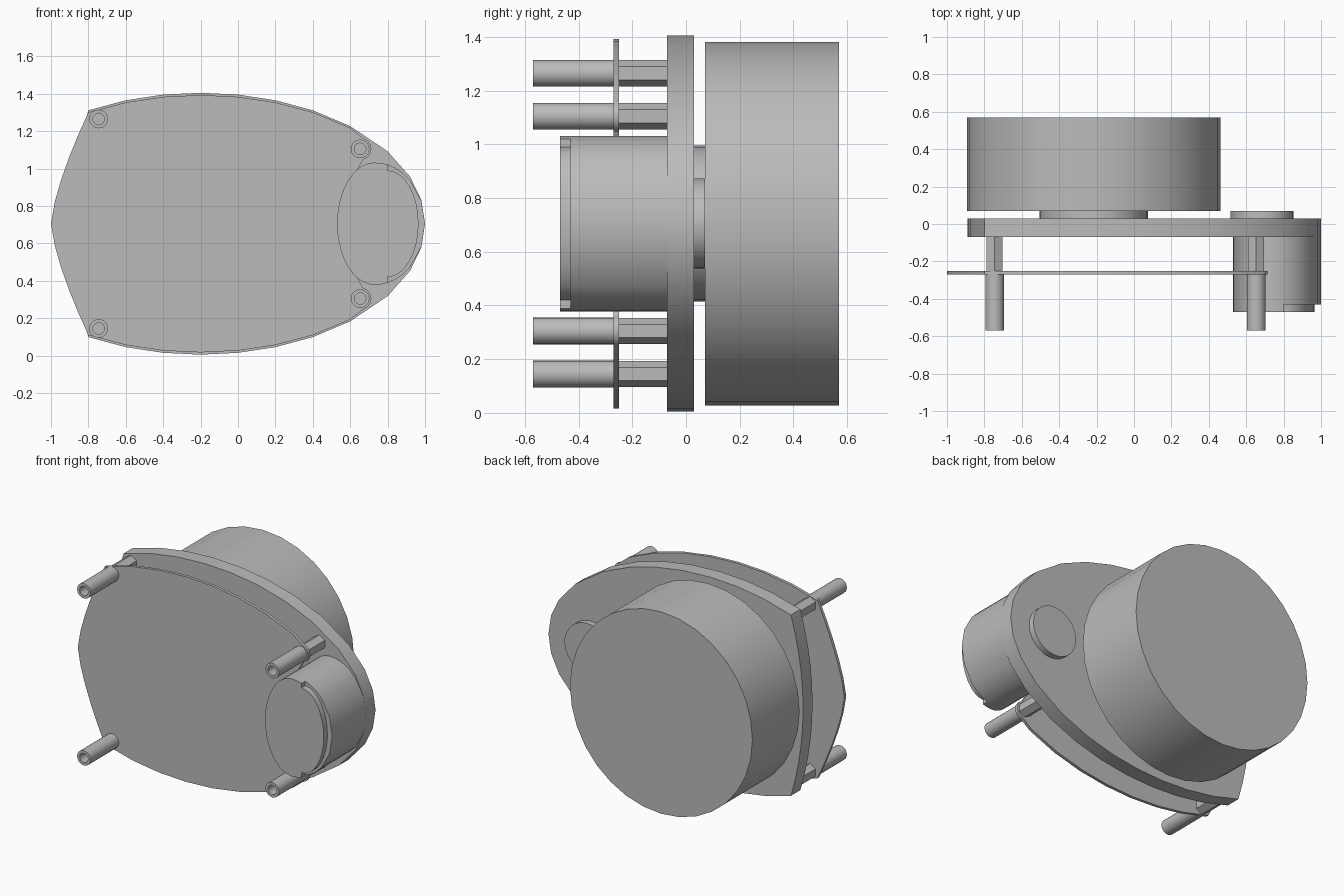
import bpy, bmesh, math

if "Cube" in bpy.data.objects:
    bpy.data.objects.remove(bpy.data.objects["Cube"])

CZ = 0.705  # height of the horizontal symmetry axis

grey = bpy.data.materials.new("plain grey")
grey.use_nodes = True
COLOUR = (0.5, 0.5, 0.5, 1)
grey.diffuse_color = COLOUR
grey.node_tree.nodes["Principled BSDF"].inputs["Base Color"].default_value = COLOUR


def finish(name, bm):
    bmesh.ops.recalc_face_normals(bm, faces=bm.faces)
    mesh = bpy.data.meshes.new(name)
    bm.to_mesh(mesh)
    bm.free()
    mesh.materials.append(grey)
    obj = bpy.data.objects.new(name, mesh)
    bpy.context.collection.objects.link(obj)
    bpy.ops.object.select_all(action="DESELECT")
    obj.select_set(True)
    bpy.context.view_layer.objects.active = obj
    bpy.ops.object.shade_smooth_by_angle(angle=math.radians(30))
    return obj


def slab(name, outline, y0, y1):
    """Extrude an (x, z) outline from y0 to y1."""
    bm = bmesh.new()
    face = bm.faces.new([bm.verts.new((x, y0, z + CZ)) for x, z in outline])
    out = bmesh.ops.extrude_face_region(bm, geom=[face])
    moved = [v for v in out["geom"] if isinstance(v, bmesh.types.BMVert)]
    bmesh.ops.translate(bm, verts=moved, vec=(0, y1 - y0, 0))
    return finish(name, bm)


def mirrored(upper):
    """Close an upper half outline with its reflection below the axis."""
    return upper + [(x, -z) for x, z in reversed(upper) if z > 1e-4]


def circle(x, z, r, n=32):
    return [(x + r * math.cos(math.tau * i / n), z + r * math.sin(math.tau * i / n))
            for i in range(n)]


def egg(x, b=0.7):
    """Half height of the egg-shaped outline at x."""
    return b * math.sqrt(max(0, 1 - ((x + 0.2) / 1.2) ** 2))


def blunt_end(tip, corner_z, power, steps=5):
    """Bowed left edge from the tip up to just before the corner at x = -0.8."""
    return [(tip + (-0.8 - tip) * (i / steps) ** power, corner_z * i / steps)
            for i in range(steps)]


# Back plate
xs = [-0.8 + 0.2 * i for i in range(9)]
plate = blunt_end(-0.89, egg(-0.8), 2) + [(x, egg(x)) for x in xs + [0.92, 0.98, 1.0]]
slab("back_plate", mirrored(plate), -0.07, 0.03)

# Motor housing: narrow rounded left side, right side trimmed to the plate edge
MX, MH = 0.73, 0.327


def housing_z(x, grow=0.0):
    a = 0.2 if x < MX else 0.27
    z = MH * math.sqrt(max(0, 1 - ((x - MX) / a) ** 2))
    return min(z, egg(x))


left_side = [(MX - 0.2 * math.cos(math.pi / 2 * i / 10), MH * math.sin(math.pi / 2 * i / 10))
             for i in range(11)]
right_side = [(x, housing_z(x)) for x in (0.77, 0.8, 0.84, 0.88, 0.92, 0.98, 1.0)]
slab("motor_housing", mirrored(left_side + right_side), -0.43, -0.07)

# Motor cap with a stepped-in right edge
step_z = 0.285
cap_right = [(0.8 + 0.165 * math.sin(math.pi / 2 * i / 8),
              step_z * math.cos(math.pi / 2 * i / 8)) for i in range(9)]
slab("motor_cap", mirrored(left_side + right_side[:2] + cap_right), -0.47, -0.43)

# Circuit board: rounded tabs around the right posts, cut away around the motor
PX, PZ = 0.653, 0.4
board = blunt_end(-1.0, egg(-0.8, 0.688), 1.4)
board += [(x, egg(x, 0.688)) for x in xs[:8]]
board += [(PX + 0.06 * math.cos(math.radians(a)), PZ + 0.06 * math.sin(math.radians(a)))
          for a in range(75, -76, -25)]
board += [p for p in reversed(left_side) if p[0] < 0.66]
slab("front_board", mirrored(board), -0.27, -0.25)

# Four posts: hexagonal spacer behind the board, hollow sleeve in front
for px, pz, where in ((-0.745, 0.56, "right"), (PX, PZ, "left")):
    for sign, level in ((1, "upper"), (-1, "lower")):
        tag = f"{level}_{where}"
        hexagon = [(px + 0.049 * math.sin(math.tau * i / 6),
                    sign * pz + 0.049 * math.cos(math.tau * i / 6)) for i in range(6)]
        slab(f"{tag}_spacer", hexagon, -0.25, -0.07)
        bm = bmesh.new()
        rings = [[bm.verts.new((x, y, z + CZ)) for x, z in circle(px, sign * pz, r, 20)]
                 for r, y in ((0.05, -0.27), (0.05, -0.57), (0.031, -0.57), (0.031, -0.27))]
        for a, b in zip(rings, rings[1:] + rings[:1]):
            for i in range(20):
                j = (i + 1) % 20
                bm.faces.new((a[i], a[j], b[j], b[i]))
        finish(f"{tag}_sleeve", bm)

# Wheel, its hub, and the small boss behind the motor
slab("wheel", circle(-0.215, 0, 0.677), 0.07, 0.57)
slab("wheel_hub", circle(-0.215, 0, 0.29), 0.03, 0.07)
slab("motor_boss", circle(0.685, 0, 0.168), 0.03, 0.07)
